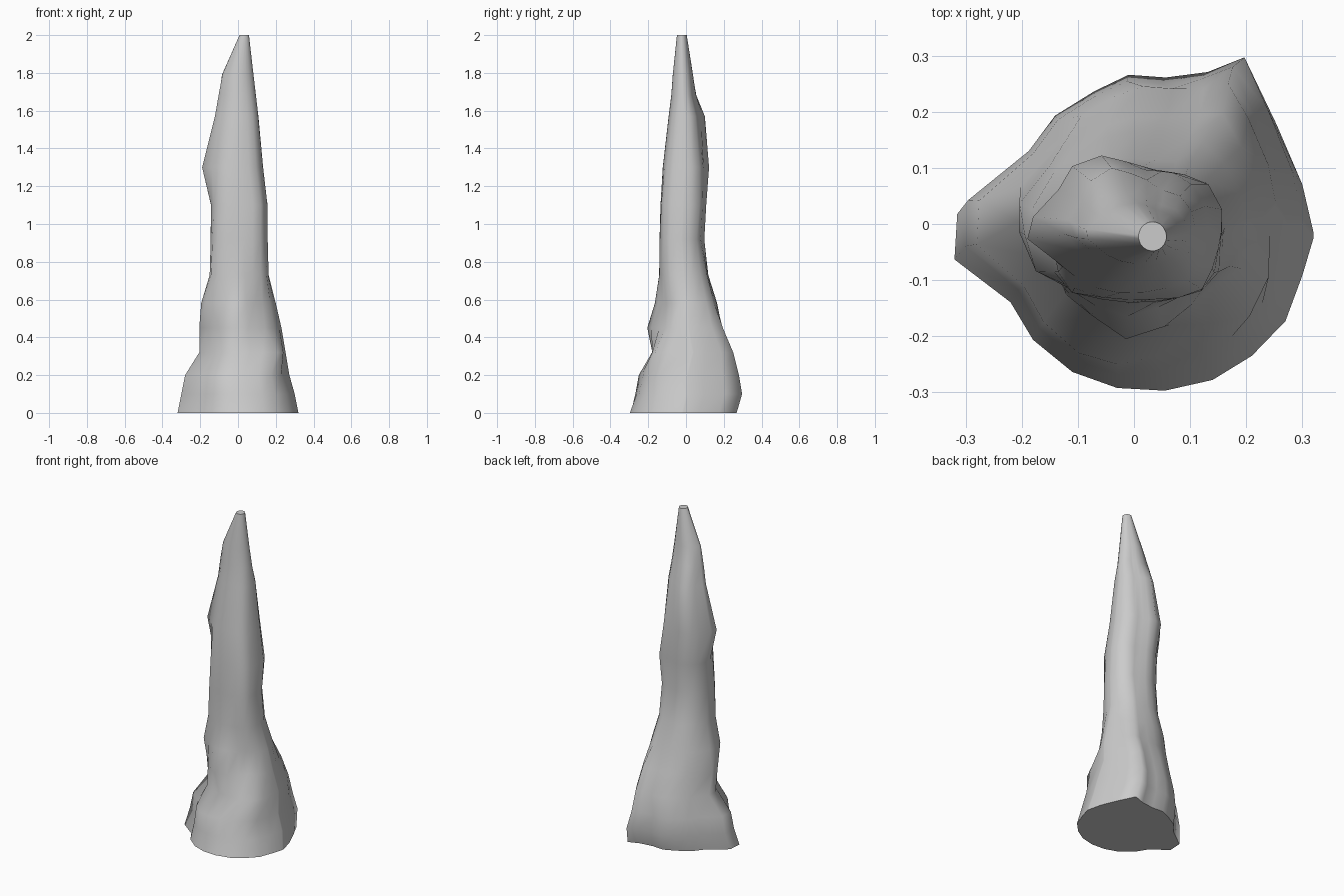
import bpy, bmesh, math

SIDES = 22

# Foot outline, anticlockwise from +x
FOOT = [(.32, 0), (.3, .09), (.255, .2), (.21, .297), (.14, .27), (.06, .26), (-.01, .265),
        (-.075, .235), (-.15, .19), (-.2, .125), (-.315, .035), (-.32, -.05), (-.22, -.13),
        (-.18, -.2), (-.11, -.26), (-.03, -.29), (.055, -.295), (.14, -.275), (.21, -.23),
        (.27, -.165), (.3, -.08), (.32, -.01)]

# height, x min, x max, y min, y max, blend of foot outline, bumps (angle, amount)
RINGS = [
    (0.00, -.32, .32, -.297, .268, 1.0, []),
    (0.10, -.30, .30, -.268, .297, 1.0, [(285, -.06)]),
    (0.20, -.28, .272, -.25, .28, .95, [(285, -.10)]),
    (0.32, -.205, .252, -.18, .25, .7, [(315, .22), (235, .08)]),
    (0.45, -.205, .23, -.205, .195, .45, [(265, .22), (310, -.1), (55, .1)]),
    (0.58, -.195, .20, -.165, .165, .2, [(205, .18), (260, .1), (300, -.1)]),
    (0.73, -.15, .162, -.142, .118, .1, [(215, .15), (320, .12), (85, -.1)]),
    (0.92, -.145, .157, -.14, .097, 0, [(225, .15), (315, .12), (75, -.12)]),
    (1.10, -.143, .157, -.135, .107, 0, [(230, .12), (310, .15), (30, .1), (75, -.1)]),
    (1.30, -.19, .133, -.123, .122, 0, [(185, .28), (120, .15), (75, -.15), (315, .1)]),
    (1.57, -.122, .108, -.092, .10, 0, [(115, .25), (185, .15), (60, -.15), (320, .08)]),
    (1.68, -.103, .095, -.078, .055, 0, [(125, .2), (185, .2), (60, -.15)]),
    (1.79, -.085, .082, -.07, .037, 0, [(180, .22), (60, -.1)]),
    (2.00, .008, .058, -.048, .004, 0, []),
]


def fit(values, low, high):
    a, b = min(values), max(values)
    return [low + (v - a) * (high - low) / (b - a) for v in values]


def ring_points(ring):
    z, x0, x1, y0, y1, blend, bumps = ring
    xs, ys = [], []
    for fx, fy in FOOT:
        ang = math.atan2(fy, fx)
        radius = blend * math.hypot(fx, fy) / .3 + (1 - blend)
        for centre, amount in bumps:
            d = (math.degrees(ang) - centre + 180) % 360 - 180
            radius += amount * math.exp(-(d / 18) ** 2)
        xs.append(radius * math.cos(ang))
        ys.append(radius * math.sin(ang))
    return [(x, y, z) for x, y in zip(fit(xs, x0, x1), fit(ys, y0, y1))]


# Rock spire lofted through the rings
bm = bmesh.new()
loops = [[bm.verts.new(p) for p in ring_points(r)] for r in RINGS]
for low, high in zip(loops, loops[1:]):
    for i in range(SIDES):
        j = (i + 1) % SIDES
        bm.faces.new((low[i], low[j], high[j], high[i])).smooth = True

# Flat underside and tip
bm.faces.new(list(reversed(loops[0])))
bm.faces.new(loops[-1])
for loop in (loops[0], loops[-1]):
    for i in range(SIDES):
        bm.edges.get((loop[i], loop[(i + 1) % SIDES])).smooth = False
bmesh.ops.recalc_face_normals(bm, faces=bm.faces)

mesh = bpy.data.meshes.new("rock_spire")
bm.to_mesh(mesh)
bm.free()
spire = bpy.data.objects.new("rock_spire", mesh)
bpy.context.collection.objects.link(spire)
